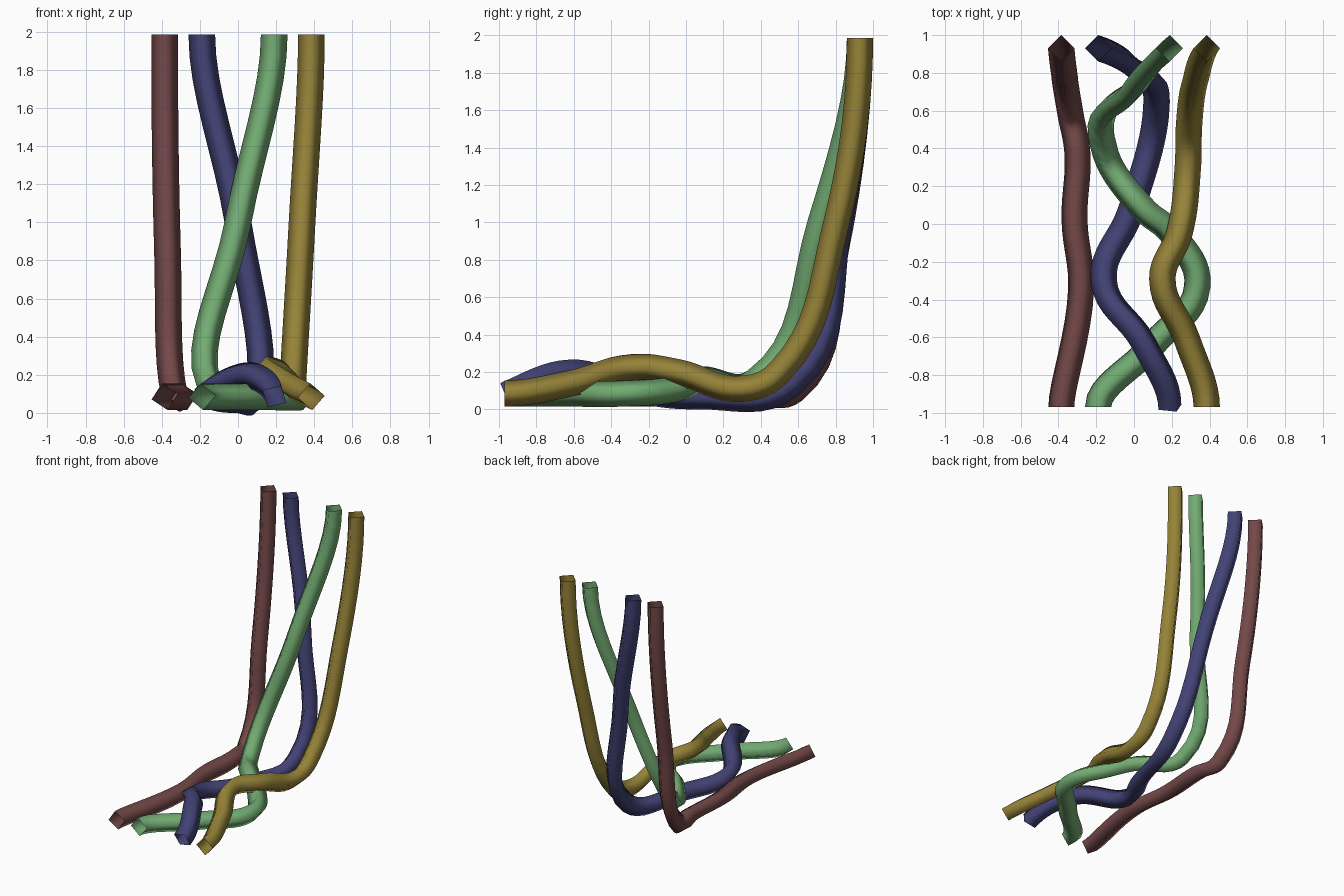
import bpy

if "Cube" in bpy.data.objects:
    bpy.data.objects.remove(bpy.data.objects["Cube"])

RADIUS = 0.07
FLOOR = 0.085      # centre height of a strand lying on the ground


def strand(name, colour, top_x, middle, end_x, end_rise=0):
    """Open four-sided tube swept from the hanging top end to the front end."""
    points = [(top_x, .93, 1.985), *middle, (end_x, -.97, FLOOR)]
    mat = bpy.data.materials.new(name.split("_")[0] + " cord")
    mat.diffuse_color = (*colour, 1)
    mat.use_nodes = True
    mat.node_tree.nodes["Principled BSDF"].inputs["Base Color"].default_value = mat.diffuse_color
    curve = bpy.data.curves.new(name, 'CURVE')
    curve.dimensions = '3D'
    curve.twist_mode = 'MINIMUM'
    curve.bevel_depth = RADIUS
    curve.bevel_resolution = 0
    curve.materials.append(mat)
    spline = curve.splines.new('BEZIER')
    spline.resolution_u = 8
    spline.use_smooth = True
    spline.bezier_points.add(len(points) - 1)
    for bp, co in zip(spline.bezier_points, points):
        bp.co = co if len(co) == 3 else (*co, FLOOR)
        bp.handle_left_type = bp.handle_right_type = 'AUTO'
    # ends run straight: down at the top, along y at the front
    for bp, dy, dz in ((spline.bezier_points[0], 0, .3),
                       (spline.bezier_points[-1], -.12, -end_rise)):
        x, y, z = bp.co
        bp.handle_left_type = bp.handle_right_type = 'FREE'
        bp.handle_left = (x, y + abs(dy), z + abs(dz))
        bp.handle_right = (x, y - abs(dy), z - abs(dz))
    obj = bpy.data.objects.new(name, curve)
    bpy.context.collection.objects.link(obj)


# outer strand that only waves gently
strand("red_strand", (.175, .065, .065), -.385,
       [(-.37, .80, .85), (-.335, .575, .10), (-.30, .38), (-.315, .02),
        (-.28, -.34)], -.385)

# inner strand passing under, then arching over near the front
strand("blue_strand", (.055, .055, .18), -.19,
       [(0, .82, 1), (.115, .57, .14), (-.02, .06, .07), (-.16, -.30, .11),
        (.05, -.63, .20)], .19, .05)

# inner strand crossing over the blue one, then under the yellow one
strand("green_strand", (.17, .41, .17), .19,
       [(0, .72, 1), (-.15, .37, .15), (.05, .08, .16), (.20, -.05, .11),
        (.335, -.33), (.10, -.64)], -.19)

# outer strand arching over the green one
strand("yellow_strand", (.31, .23, .04), .385,
       [(.335, .80, .98), (.29, .50, .20), (.285, .30, .11), (.24, -.05, .20),
        (.15, -.29, .225), (.28, -.61, .14)], .385)
